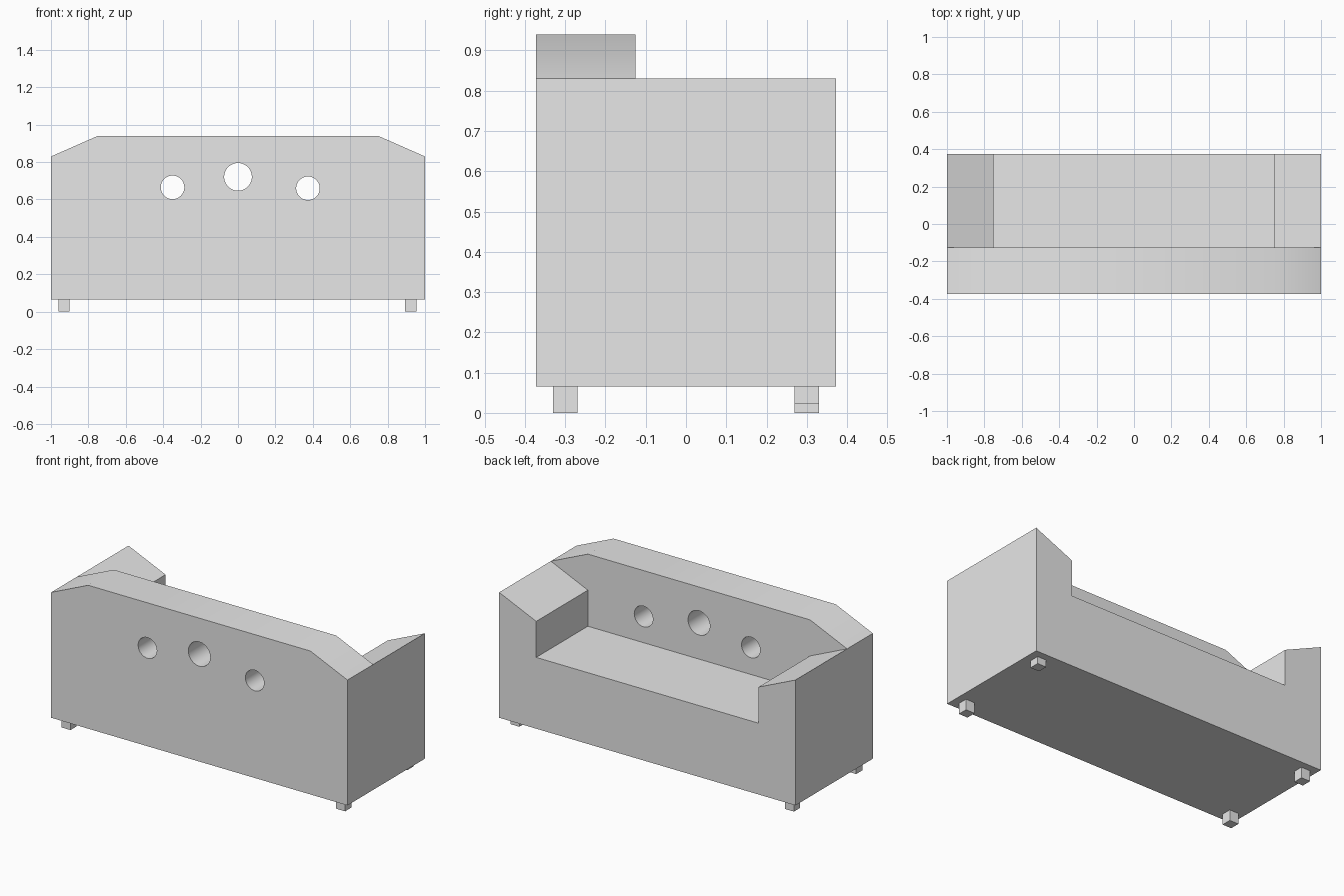
import bpy, bmesh, math

cube = bpy.data.objects.get("Cube")
if cube:
    bpy.data.objects.remove(cube, do_unlink=True)

grey = bpy.data.materials.new("plain grey")
grey.use_nodes = True
grey.diffuse_color = (0.8, 0.8, 0.8, 1)
grey.node_tree.nodes["Principled BSDF"].inputs["Base Color"].default_value = (0.8, 0.8, 0.8, 1)


def prism(name, profile, y0, y1):
    """Extrude an (x, z) outline from y0 to y1."""
    bm = bmesh.new()
    face = bm.faces.new([bm.verts.new((x, y0, z)) for x, z in profile])
    ext = bmesh.ops.extrude_face_region(bm, geom=[face])
    moved = [v for v in ext["geom"] if isinstance(v, bmesh.types.BMVert)]
    bmesh.ops.translate(bm, verts=moved, vec=(0, y1 - y0, 0))
    bmesh.ops.recalc_face_normals(bm, faces=bm.faces)
    mesh = bpy.data.meshes.new(name)
    bm.to_mesh(mesh)
    bm.free()
    mesh.materials.append(grey)
    obj = bpy.data.objects.new(name, mesh)
    bpy.context.collection.objects.link(obj)
    return obj


def carve(target, cutter):
    """Subtract the cutter from the target and discard the cutter."""
    cutter.hide_render = True
    mod = target.modifiers.new("carve", 'BOOLEAN')
    mod.operation = 'DIFFERENCE'
    mod.solver = 'EXACT'
    mod.object = cutter
    bpy.ops.object.select_all(action='DESELECT')
    bpy.context.view_layer.objects.active = target
    target.select_set(True)
    bpy.ops.object.modifier_apply(modifier=mod.name)
    bpy.data.objects.remove(cutter, do_unlink=True)


BASE, SHOULDER, TOP = 0.065, 0.83, 0.94
BACKREST_Y, DEPTH = -0.125, 0.373

# Body block with the chamfered backrest outline
body = prism("sofa_body", [(-1, BASE), (1, BASE), (1, SHOULDER), (0.75, TOP),
                           (-0.75, TOP), (-1, SHOULDER)], -DEPTH, DEPTH)

# Clear the space above the seat and the inward-sloping arms
carve(body, prism("seat_cutter", [(-1.1, 0.874), (-0.75, 0.72), (-0.75, 0.5),
                                  (0.75, 0.5), (0.75, 0.72), (1.1, 0.874),
                                  (1.1, 1.2), (-1.1, 1.2)], BACKREST_Y, 0.6))

# Round holes through the backrest
for x, z, r in ((-0.35, 0.665, 0.063), (0, 0.721, 0.074), (0.374, 0.66, 0.063)):
    ring = [(x + r * math.cos(i * math.tau / 48), z + r * math.sin(i * math.tau / 48))
            for i in range(48)]
    carve(body, prism("hole_cutter", ring, -0.6, 0.1))

bpy.ops.object.shade_smooth_by_angle(angle=math.radians(25))

# Four square feet, the back left one slightly short
for side, x in (("left", 0.924), ("right", -0.93)):
    for end, y in (("front", -0.3), ("back", 0.3)):
        low = 0.022 if (side, end) == ("left", "back") else 0
        outline = [(x - 0.03, low), (x + 0.03, low), (x + 0.03, BASE), (x - 0.03, BASE)]
        prism(f"foot_{end}_{side}", outline, y - 0.03, y + 0.03)
